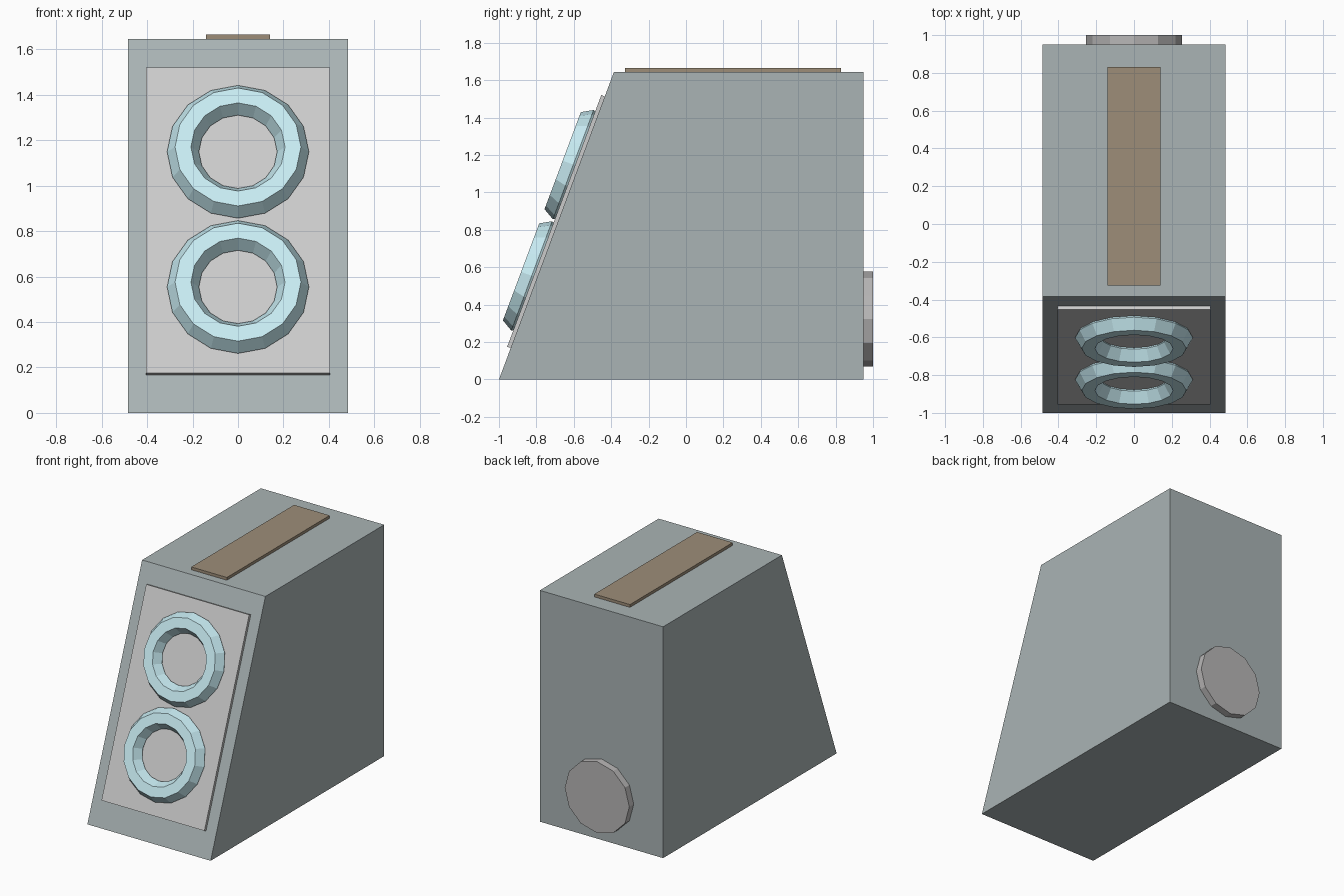
import bpy, math
from mathutils import Matrix, Vector

if "Cube" in bpy.data.objects:
    bpy.data.objects.remove(bpy.data.objects["Cube"])

W, H = 0.485, 1.645              # body half width, height
FRONT, TOP_FRONT, BACK = -1.0, -0.385, 0.95
TILT = math.atan2(H, TOP_FRONT - FRONT)
# Frame of the sloped front: x across, y up the slope, z outward
SLOPE = Matrix.Translation((0, FRONT, 0)) @ Matrix.Rotation(TILT, 4, 'X')


def material(name, rgb):
    m = bpy.data.materials.new(name)
    m.diffuse_color = (*rgb, 1)
    m.use_nodes = True
    m.node_tree.nodes["Principled BSDF"].inputs["Base Color"].default_value = m.diffuse_color
    return m


def finish(name, mat):
    ob = bpy.context.object
    ob.name = name
    ob.data.materials.append(mat)
    return ob


def box(name, lo, hi, mat, frame=Matrix()):
    lo, hi = Vector(lo), Vector(hi)
    bpy.ops.mesh.primitive_cube_add(size=1)
    ob = finish(name, mat)
    ob.matrix_world = frame @ Matrix.Translation((lo + hi) / 2) @ Matrix.Diagonal((*(hi - lo), 1))
    return ob


shell = material("shell_grey_green", (0.40, 0.455, 0.46))
light = material("panel_grey", (0.54, 0.54, 0.54))
blue = material("pale_blue", (0.58, 0.84, 0.90))
brown = material("brown", (0.34, 0.27, 0.19))
grey = material("disc_grey", (0.48, 0.47, 0.47))

# Wedge-fronted body: side profile extruded across x
profile = [(FRONT, 0), (BACK, 0), (BACK, H), (TOP_FRONT, H)]
n = len(profile)
verts = [(x, y, z) for x in (-W, W) for y, z in profile]
faces = [tuple(reversed(range(n))), tuple(range(n, 2 * n))]
faces += [(i, (i + 1) % n, (i + 1) % n + n, i + n) for i in range(n)]
mesh = bpy.data.meshes.new("body")
mesh.from_pydata(verts, [], faces)
body = bpy.data.objects.new("body", mesh)
bpy.context.collection.objects.link(body)
mesh.materials.append(shell)

# Front panel on the slope
box("front_panel", (-0.405, 0.179, -0.01), (0.405, 1.615, 0.02), light, SLOPE)

# Two six-sided-section rings, half sunk in the panel
for name, s in (("lower_ring", 0.58), ("upper_ring", 1.215)):
    bpy.ops.mesh.primitive_torus_add(major_segments=16, minor_segments=6,
                                     major_radius=0.242, minor_radius=0.07)
    finish(name, blue).matrix_world = SLOPE @ Matrix.Translation((0, s, 0.03))

# Strip on top
box("top_strip", (-0.14, -0.325, H - 0.01), (0.14, 0.83, H + 0.02), brown)

# Round disc low on the back
bpy.ops.mesh.primitive_cylinder_add(vertices=12, radius=0.254, depth=0.07,
                                    location=(0, 0.965, 0.322), rotation=(math.pi / 2, 0, 0))
finish("back_disc", grey)
